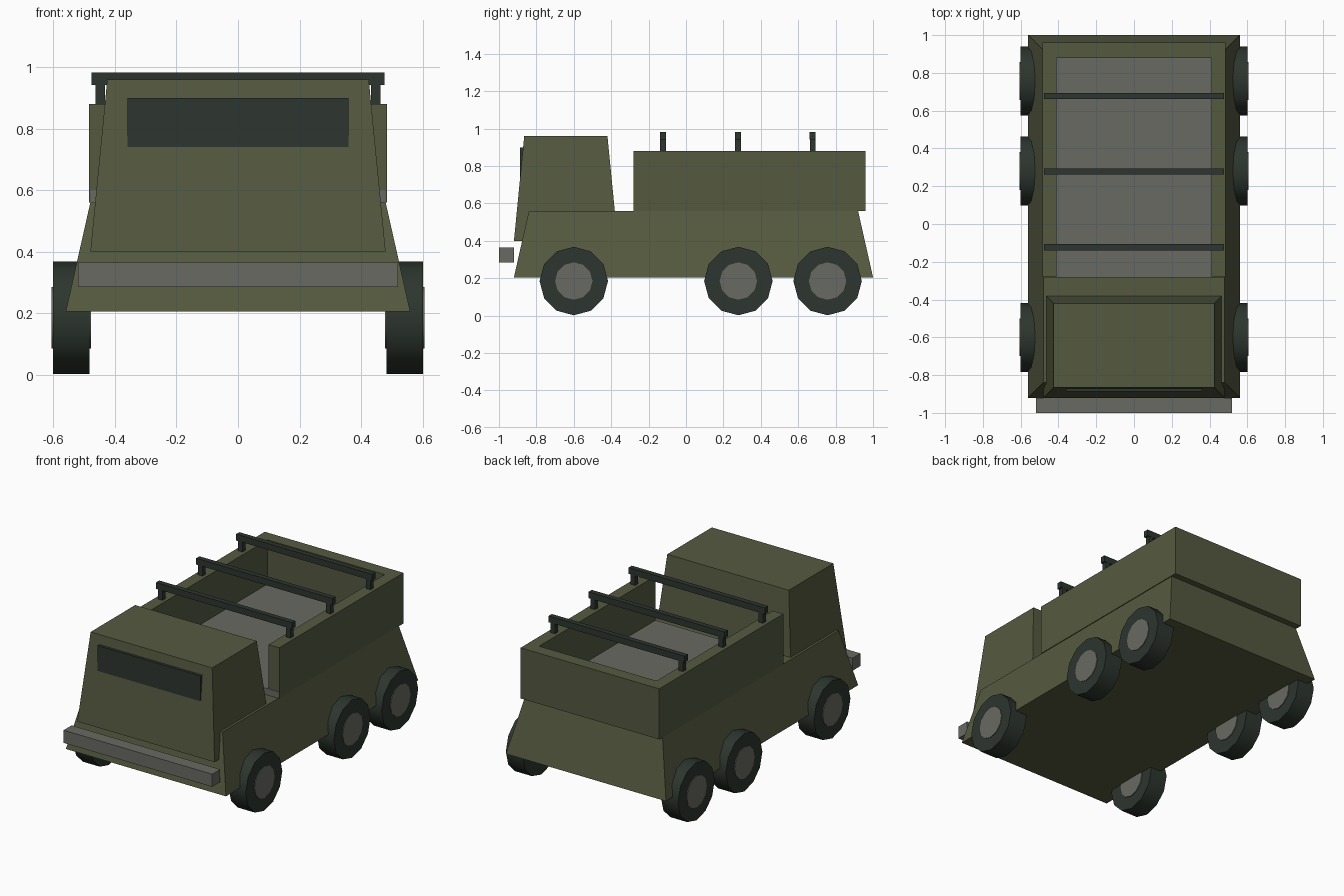
import bpy
import math

# Remove the default cube only
if "Cube" in bpy.data.objects:
    bpy.data.objects.remove(bpy.data.objects["Cube"], do_unlink=True)


def make_material(name, colour):
    mat = bpy.data.materials.new(name)
    mat.use_nodes = True
    mat.diffuse_color = (*colour, 1)
    bsdf = next(n for n in mat.node_tree.nodes if n.type == 'BSDF_PRINCIPLED')
    bsdf.inputs["Base Color"].default_value = (*colour, 1)
    bsdf.inputs["Roughness"].default_value = 0.9
    return mat


olive = make_material("olive paint", (0.091, 0.102, 0.051))
grey = make_material("grey metal", (0.143, 0.143, 0.125))
dark = make_material("dark rubber and glass", (0.026, 0.036, 0.028))


def tapered_box(name, mat, x, y, z, top_x=None, top_y=None):
    """Box from (min, max) ranges; the top may have its own x and y ranges."""
    top_x, top_y = top_x or x, top_y or y
    verts = [(px, py, pz)
             for pz, xs, ys in ((z[0], x, y), (z[1], top_x, top_y))
             for px, py in ((xs[0], ys[0]), (xs[1], ys[0]),
                            (xs[1], ys[1]), (xs[0], ys[1]))]
    faces = [(3, 2, 1, 0), (4, 5, 6, 7)]
    faces += [(i, (i + 1) % 4, (i + 1) % 4 + 4, i + 4) for i in range(4)]
    mesh = bpy.data.meshes.new(name)
    mesh.from_pydata(verts, [], faces)
    mesh.materials.append(mat)
    obj = bpy.data.objects.new(name, mesh)
    bpy.context.collection.objects.link(obj)
    return obj


def disc(name, mat, radius, x, y, z):
    """Twelve-sided cylinder lying along x, spanning the x range."""
    bpy.ops.mesh.primitive_cylinder_add(
        vertices=12, radius=radius, depth=x[1] - x[0],
        location=(sum(x) / 2, y, z), rotation=(0, math.pi / 2, 0))
    obj = bpy.context.object
    obj.name = name
    obj.data.materials.append(mat)
    bpy.ops.object.shade_smooth_by_angle(angle=math.radians(40))


def sym(half):
    return (-half, half)


# Hull, cab, windscreen and bumper
tapered_box("hull", olive, sym(0.56), (-0.92, 1.0), (0.205, 0.56),
            sym(0.48), (-0.84, 0.92))
tapered_box("cab", olive, sym(0.48), (-0.92, -0.365), (0.40, 0.96),
            sym(0.425), (-0.865, -0.42))
tapered_box("windscreen", dark, sym(0.36), (-0.888, -0.86), (0.74, 0.90))
tapered_box("front_bumper", grey, sym(0.52), (-1.0, -0.92), (0.285, 0.365))

# Open cargo bed
tapered_box("bed_floor", grey, sym(0.48), (-0.282, 0.90), (0.555, 0.60))
tapered_box("tailgate", olive, sym(0.485), (0.88, 0.96), (0.56, 0.88))

for side, label in ((1, "left"), (-1, "right")):
    def span(a, b):
        return tuple(sorted((side * a, side * b)))

    tapered_box(f"bed_wall_{label}", olive, span(0.41, 0.485),
                (-0.28, 0.92), (0.56, 0.88))
    # Wheels
    for y, place in ((-0.6, "front"), (0.28, "middle"), (0.757, "rear")):
        disc(f"{place}_tyre_{label}", dark, 0.183, span(0.483, 0.602), y, 0.185)
        disc(f"{place}_hub_{label}", grey, 0.1, span(0.478, 0.606), y, 0.185)
    # Posts that carry the cross bars
    for i, y in enumerate((-0.123, 0.278, 0.677)):
        tapered_box(f"bar_post_{label}_{i + 1}", dark, span(0.432, 0.463),
                    (y - 0.015, y + 0.015), (0.87, 0.945))

# Cross bars over the bed
for i, y in enumerate((-0.123, 0.278, 0.677)):
    tapered_box(f"cross_bar_{i + 1}", dark, sym(0.476),
                (y - 0.016, y + 0.016), (0.942, 0.982))
